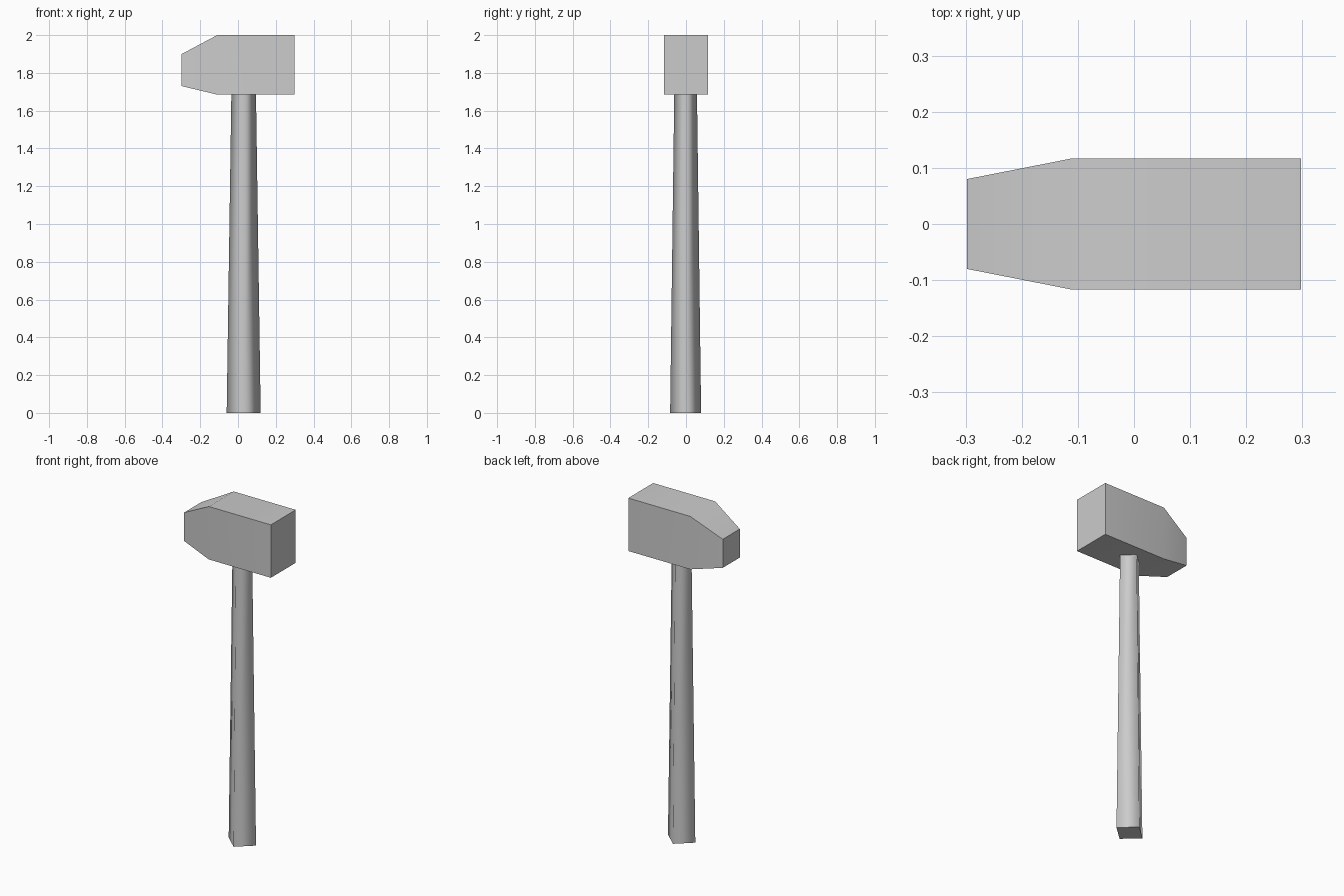
import bpy
import bmesh
import math

cube = bpy.data.objects.get("Cube")
if cube:
    bpy.data.objects.remove(cube, do_unlink=True)

# One plain grey for the whole tool
grey = bpy.data.materials.new("plain_grey")
grey.use_nodes = True
colour = (0.6, 0.6, 0.6, 1)
grey.diffuse_color = colour
grey.node_tree.nodes["Principled BSDF"].inputs["Base Color"].default_value = colour


def loft(name, rings, smooth_angle):
    """Skin a list of equal-length point rings and cap both ends."""
    bm = bmesh.new()
    loops = [[bm.verts.new(p) for p in ring] for ring in rings]
    for a, b in zip(loops, loops[1:]):
        for i in range(len(a)):
            j = (i + 1) % len(a)
            bm.faces.new((a[i], a[j], b[j], b[i]))
    bm.faces.new(loops[0])
    bm.faces.new(loops[-1])
    bmesh.ops.recalc_face_normals(bm, faces=bm.faces)
    mesh = bpy.data.meshes.new(name)
    bm.to_mesh(mesh)
    bm.free()
    mesh.materials.append(grey)
    obj = bpy.data.objects.new(name, mesh)
    bpy.context.collection.objects.link(obj)
    bpy.ops.object.select_all(action='DESELECT')
    obj.select_set(True)
    bpy.context.view_layer.objects.active = obj
    bpy.ops.object.shade_smooth_by_angle(angle=math.radians(smooth_angle))
    return obj


def head_ring(x, half_y, low, high):
    return [(x, -half_y, low), (x, half_y, low), (x, half_y, high), (x, -half_y, high)]


def handle_ring(z, rx, ry):
    turns = [math.pi / 2 * i for i in range(4)]
    return [(0.03 + rx * math.cos(t), -0.002 + ry * math.sin(t), z) for t in turns]


# Block head, tapering to a blunt peen on the right
loft("hammer_head", [
    head_ring(-0.298, 0.08, 1.73, 1.90),
    head_ring(-0.11, 0.117, 1.685, 2.0),
    head_ring(0.298, 0.117, 1.685, 2.0),
], 30)

# Four-sided handle with softly shaded long edges
handle = loft("handle", [handle_ring(0, 0.09, 0.082), handle_ring(1.70, 0.065, 0.06)], 180)
for edge in handle.data.edges:
    z0, z1 = (handle.data.vertices[v].co.z for v in edge.vertices)
    edge.use_edge_sharp = abs(z0 - z1) < 0.01
